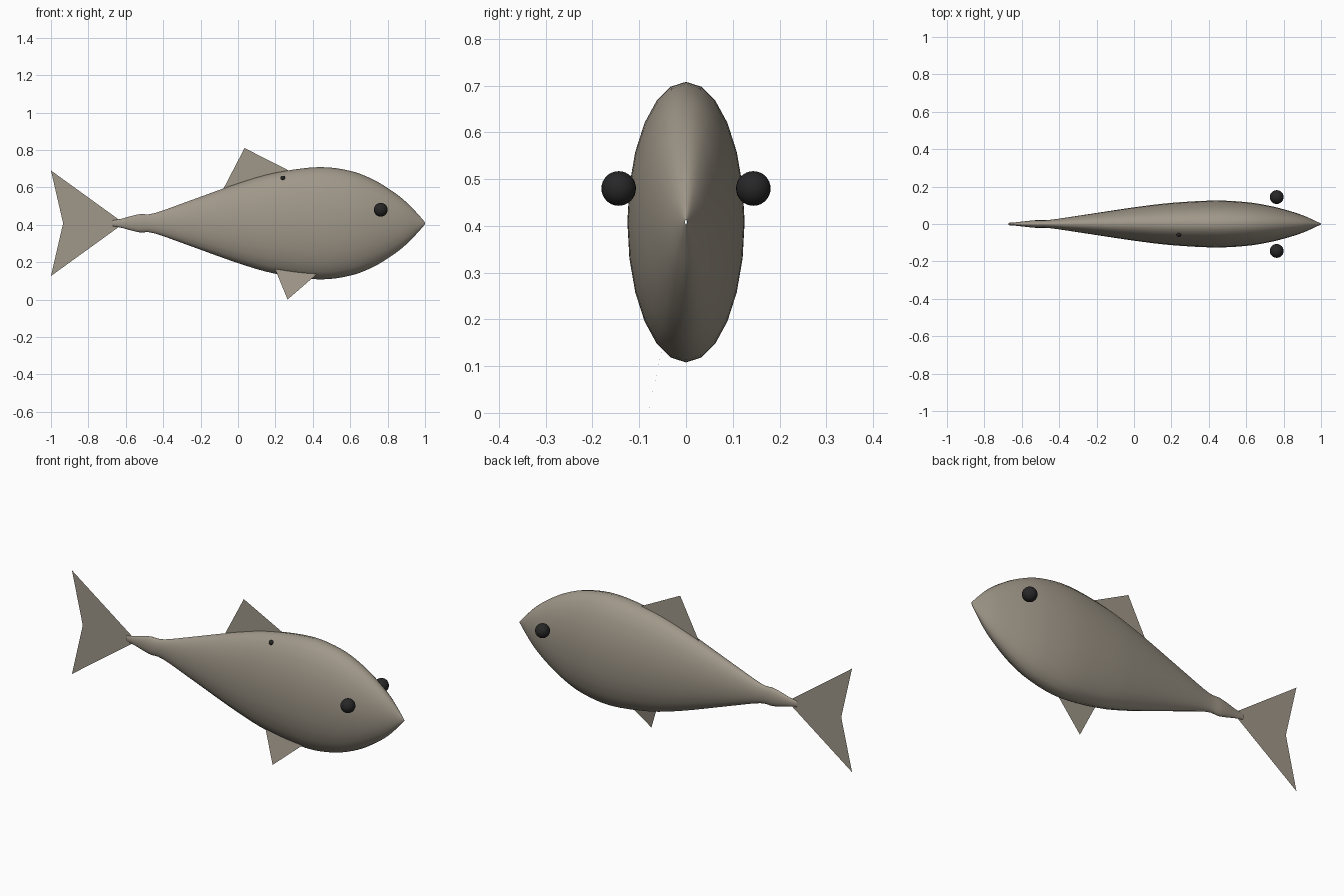
import bpy, bmesh, math
from mathutils import Vector

cube = bpy.data.objects.get("Cube")
if cube:
    bpy.data.objects.remove(cube)


def material(name, rgb):
    m = bpy.data.materials.new(name)
    m.use_nodes = True
    m.diffuse_color = (*rgb, 1)
    for n in m.node_tree.nodes:
        if n.type == 'BSDF_PRINCIPLED':
            n.inputs["Base Color"].default_value = (*rgb, 1)
    return m


skin = material("grey brown skin", (0.35, 0.31, 0.25))
black = material("eye black", (0.02, 0.02, 0.02))
MID_Z = 0.408


def add_object(name, bm, mat, smooth=False):
    mesh = bpy.data.meshes.new(name)
    bm.to_mesh(mesh)
    bm.free()
    mesh.materials.append(mat)
    for p in mesh.polygons:
        p.use_smooth = smooth
    ob = bpy.data.objects.new(name, mesh)
    bpy.context.collection.objects.link(ob)
    return ob


def flat_fin(name, points, faces):
    bm = bmesh.new()
    verts = [bm.verts.new(p) for p in points]
    for f in faces:
        bm.faces.new([verts[i] for i in f])
    return add_object(name, bm, skin)


def ball(name, centre, radius):
    bm = bmesh.new()
    bmesh.ops.create_uvsphere(bm, u_segments=24, v_segments=16, radius=radius)
    bmesh.ops.translate(bm, verts=bm.verts, vec=Vector(centre))
    return add_object(name, bm, black, True)


def refine(points, steps):
    """Smooth curve through the profile points."""
    p = [Vector(q) for q in points]
    p = [2 * p[0] - p[1]] + p + [2 * p[-1] - p[-2]]
    out = []
    for a, b, c, d in zip(p, p[1:], p[2:], p[3:]):
        for i in range(steps):
            t = i / steps
            out.append(0.5 * (2 * b + (c - a) * t + (2 * a - 5 * b + 4 * c - d) * t * t
                              + (3 * b - a - 3 * c + d) * t ** 3))
    return out + [p[-2]]


# Body: elliptical rings along x, open at the tiny ends
profile = [(-0.67, 0.015), (-0.62, 0.025), (-0.53, 0.048), (-0.45, 0.053),
           (-0.27, 0.116), (0, 0.213), (0.2, 0.27), (0.43, 0.3), (0.6, 0.28),
           (0.72, 0.235), (0.82, 0.175), (0.9, 0.113), (0.96, 0.051), (1, 0.005)]
SIDES = 24
bm = bmesh.new()
rings = []
for x, r in refine(profile, 4):
    angles = [2 * math.pi * i / SIDES for i in range(SIDES)]
    rings.append([bm.verts.new((x, 0.418 * r * math.sin(a), MID_Z + r * math.cos(a)))
                  for a in angles])
for lo, hi in zip(rings, rings[1:]):
    for i in range(SIDES):
        j = (i + 1) % SIDES
        bm.faces.new((lo[i], lo[j], hi[j], hi[i]))
bmesh.ops.recalc_face_normals(bm, faces=bm.faces)
add_object("body", bm, skin, True)

# Fins: single flat sheets
flat_fin("tail_fin", [(-0.61, 0, MID_Z), (-1, 0, 0.69), (-0.935, 0, MID_Z), (-1, 0, 0.126)],
         [(0, 2, 1), (0, 3, 2)])
flat_fin("dorsal_fin", [(-0.1, 0, 0.55), (0.35, 0, 0.65), (0.035, 0, 0.81)], [(0, 1, 2)])
flat_fin("right_belly_fin", [(0.175, -0.033, 0.22), (0.265, -0.081, 0), (0.45, -0.046, 0.16)],
         [(0, 1, 2)])

# Eyes stand just off the sides of the head
for name, side in (("left_eye", 1), ("right_eye", -1)):
    ball(name, (0.763, 0.144 * side, 0.48), 0.037)

# Small dark spot on the right flank
ball("flank_spot", (0.24, -0.057, 0.65), 0.012)
